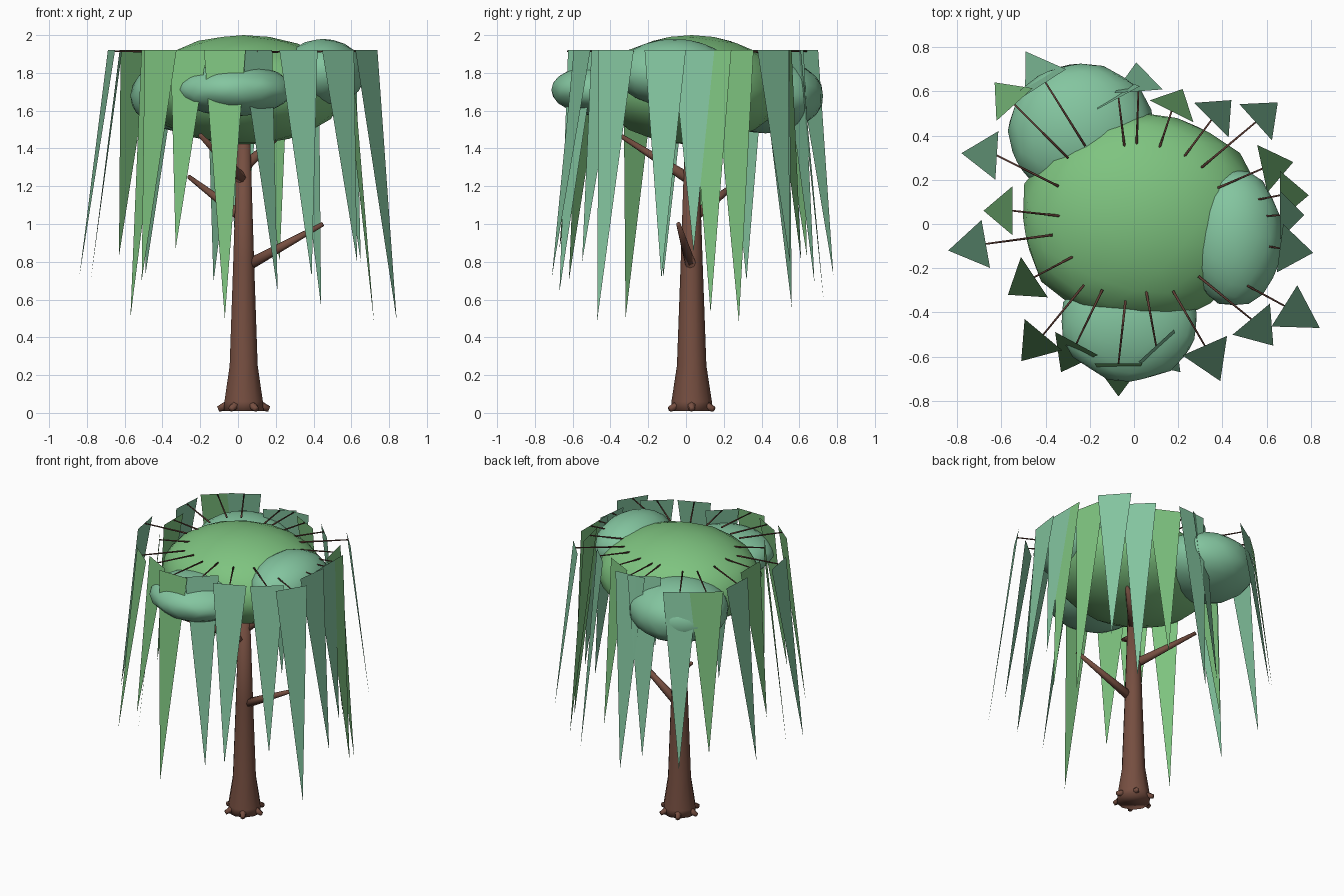
import bpy, bmesh, random
from mathutils import Vector, Matrix

random.seed(4)
if "Cube" in bpy.data.objects:
    bpy.data.objects.remove(bpy.data.objects["Cube"], do_unlink=True)


def material(name, rgb):
    m = bpy.data.materials.new(name)
    m.use_nodes = True
    m.diffuse_color = (*rgb, 1)
    m.node_tree.nodes["Principled BSDF"].inputs["Base Color"].default_value = (*rgb, 1)
    return m


bark = material("bark brown", (0.18, 0.077, 0.052))
twig_brown = material("twig brown", (0.11, 0.045, 0.033))
green = material("leaf green", (0.21, 0.55, 0.215))
teal = material("leaf teal", (0.23, 0.56, 0.35))


def finish(name, bm, mat, smooth=True):
    mesh = bpy.data.meshes.new(name)
    bm.normal_update()
    bm.to_mesh(mesh)
    bm.free()
    mesh.materials.append(mat)
    for p in mesh.polygons:
        p.use_smooth = smooth
    ob = bpy.data.objects.new(name, mesh)
    bpy.context.collection.objects.link(ob)
    return ob


def rod(name, a, b, r1, r2, mat, sides=8):
    """Tapered rod between two points."""
    a, b = Vector(a), Vector(b)
    d = b - a
    turn = d.to_track_quat('Z', 'Y').to_matrix().to_4x4()
    bm = bmesh.new()
    bmesh.ops.create_cone(bm, cap_ends=True, segments=sides, radius1=r1, radius2=r2,
                          depth=d.length, matrix=Matrix.Translation((a + b) / 2) @ turn)
    return finish(name, bm, mat)


def blob(name, centre, radii, mat, jitter):
    """Squashed, slightly uneven leaf mass."""
    bm = bmesh.new()
    bmesh.ops.create_icosphere(bm, subdivisions=3, radius=1)
    for v in bm.verts:
        k = 1 + random.uniform(-jitter, jitter) * (1 - abs(v.co.z))
        v.co = Vector(c + r * s * k for c, r, s in zip(centre, radii, v.co))
    return finish(name, bm, mat)


# Trunk: lathed rings flaring at the base
SIDES = 10
axis = Vector((0.03, 0.03, 0))
bm = bmesh.new()
rings = []
for z, r in ((0.01, 0.11), (0.06, 0.107), (0.25, 0.078), (0.8, 0.058), (1.5, 0.035)):
    circle = bmesh.ops.create_circle(bm, segments=SIDES, radius=r,
                                     matrix=Matrix.Translation(axis + Vector((0, 0, z))))
    rings.append(circle["verts"])
for low, high in zip(rings, rings[1:]):
    for i in range(SIDES):
        j = (i + 1) % SIDES
        bm.faces.new((low[i], low[j], high[j], high[i]))
bm.faces.new(rings[0])
bm.faces.new(rings[-1])
bmesh.ops.recalc_face_normals(bm, faces=bm.faces)
finish("trunk", bm, bark)

# Roots: short stubs around the base
for i in range(6):
    out = Matrix.Rotation(i * 1.047, 3, 'Z') @ Vector((1, 0, 0))
    rod(f"root_{i + 1}", axis + out * 0.06 + Vector((0, 0, 0.05)),
        axis + out * 0.135 + Vector((0, 0, 0.02)), 0.03, 0.015, bark, 6)

# Branches
for i, (z, end) in enumerate(((0.77, (0.45, -0.04, 1)), (1.03, (-0.26, 0.31, 1.25)),
                              (1.23, (-0.2, -0.35, 1.47)), (1.3, (0.25, 0.22, 1.5)))):
    rod(f"branch_{i + 1}", axis + Vector((0, 0, z)), end, 0.032, 0.012, bark)

# Crown and side leaf masses
blob("crown", (0.03, 0.03, 1.71), (0.54, 0.48, 0.29), green, 0.03)
blob("left_leaf_mass", (0.45, -0.06, 1.8), (0.22, 0.31, 0.18), teal, 0.03)
blob("back_leaf_mass", (-0.24, 0.42, 1.68), (0.33, 0.31, 0.2), teal, 0.03)
blob("front_leaf_mass", (-0.02, -0.44, 1.71), (0.31, 0.27, 0.14), teal, 0.03)

# Hanging fronds: top middle x y, tip x y z, colour
TOP = 1.92
fronds = (
    (.68, -.37, .84, -.47, .49, teal), (.53, -.43, .63, -.55, .8, teal),
    (.32, -.55, .39, -.71, .72, teal), (.1, -.55, .21, -.67, .64, teal),
    (-.07, -.63, -.07, -.78, .5, green), (-.26, -.54, -.33, -.67, .87, green),
    (-.41, -.5, -.51, -.62, .7, green), (-.45, -.24, -.57, -.32, .5, green),
    (-.67, -.09, -.84, -.12, .72, teal), (-.55, .06, -.68, .06, .88, green),
    (-.62, .31, -.78, .32, .7, teal), (-.54, .54, -.63, .64, .83, green),
    (-.4, .64, -.49, .78, .73, teal), (-.07, .57, -.13, .68, .69, teal),
    (.02, .6, .01, .73, .58, teal), (.17, .51, .22, .61, .8, green),
    (.35, .47, .44, .56, .56, teal), (.55, .46, .65, .55, .8, teal),
    (.58, .25, .72, .28, .48, green), (.66, .13, .79, .13, .53, green),
    (.66, .04, .77, .04, .85, teal), (.66, -.11, .81, -.13, .71, teal),
)
for i, (x, y, tx, ty, tz, mat) in enumerate(fronds):
    mid = Vector((x, y, TOP))
    side = Vector((y - ty, tx - x, 0)).normalized() * 0.11
    bm = bmesh.new()
    bm.faces.new([bm.verts.new(p) for p in (mid + side, mid - side, (tx, ty, tz))])
    finish(f"frond_{i + 1}", bm, mat, smooth=False)
    # Twig carrying the frond
    inner = Vector((x * 0.55, y * 0.55, TOP - 0.01))
    rod(f"twig_{i + 1}", inner, mid - Vector((0, 0, 0.005)), 0.006, 0.004, twig_brown, 5)
